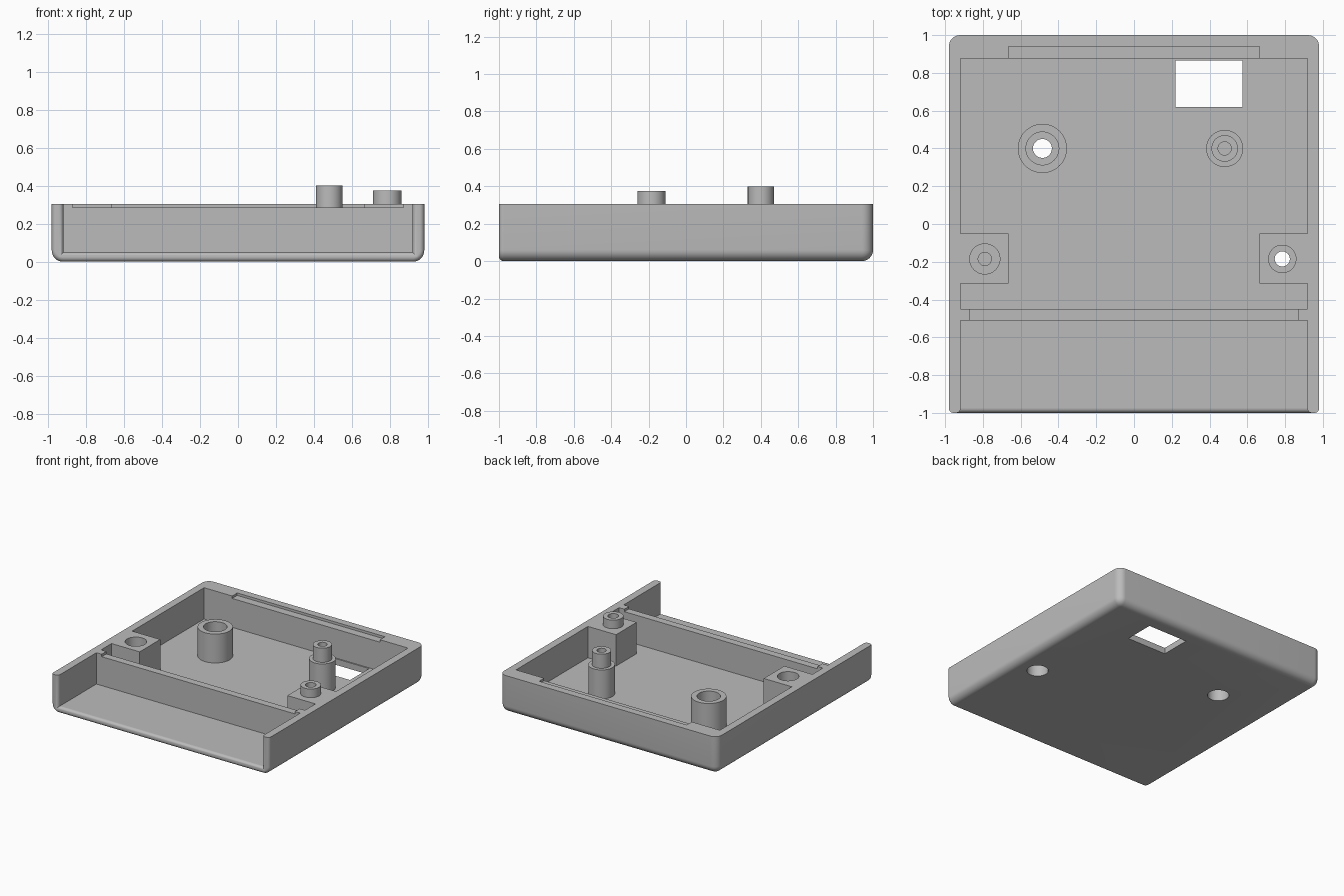
import bpy
import bmesh
import math

if "Cube" in bpy.data.objects:
    bpy.data.objects.remove(bpy.data.objects["Cube"], do_unlink=True)

# Main sizes
HALF_W, INNER_W = 0.98, 0.918
FLOOR, LEDGE, RIM = 0.05, 0.285, 0.305
ROUND, LIP = 0.06, 0.025
SEGS = 8

grey = bpy.data.materials.new("plain_grey")
grey.use_nodes = True
grey.diffuse_color = (0.5, 0.5, 0.5, 1)
grey.node_tree.nodes["Principled BSDF"].inputs["Base Color"].default_value = (0.5, 0.5, 0.5, 1)


def finish(name, bm):
    """Turn a bmesh into a named grey object."""
    bmesh.ops.recalc_face_normals(bm, faces=bm.faces[:])
    mesh = bpy.data.meshes.new(name)
    bm.to_mesh(mesh)
    bm.free()
    mesh.materials.append(grey)
    obj = bpy.data.objects.new(name, mesh)
    bpy.context.collection.objects.link(obj)
    return obj


def box_bm(lo, hi):
    bm = bmesh.new()
    bmesh.ops.create_cube(bm, size=1)
    for v in bm.verts:
        for i in range(3):
            v.co[i] = lo[i] if v.co[i] < 0 else hi[i]
    return bm


def box(name, lo, hi):
    return finish(name, box_bm(lo, hi))


def lathe(name, x, y, profile, steps=48):
    """Revolve a closed (radius, height) profile about a vertical axis."""
    bm = bmesh.new()
    rings = []
    for s in range(steps):
        a = 2 * math.pi * s / steps
        c, n = math.cos(a), math.sin(a)
        rings.append([bm.verts.new((x + r * c, y + r * n, z)) for r, z in profile])
    count = len(profile)
    for s in range(steps):
        a, b = rings[s], rings[(s + 1) % steps]
        for i in range(count):
            j = (i + 1) % count
            bm.faces.new((a[i], b[i], b[j], a[j]))
    return finish(name, bm)


def hole(x, y, radius, z0, z1):
    """Cylinder used as a cutter."""
    bm = bmesh.new()
    bmesh.ops.create_cone(bm, cap_ends=True, segments=48, radius1=radius, radius2=radius, depth=z1 - z0)
    bmesh.ops.translate(bm, verts=bm.verts[:], vec=(x, y, (z0 + z1) / 2))
    return finish("cutter", bm)


def cut(obj, *cutters):
    """Subtract each cutter, then remove it."""
    for cutter in cutters:
        cutter.hide_render = True
        mod = obj.modifiers.new("cut", "BOOLEAN")
        mod.operation = "DIFFERENCE"
        mod.solver = "EXACT"
        mod.object = cutter
        bpy.context.view_layer.objects.active = obj
        bpy.ops.object.modifier_apply(modifier=mod.name)
        bpy.data.objects.remove(cutter, do_unlink=True)
    return obj


# Positions of the fixings
SOCKET_POST, PEG_POST = (-0.485, 0.4), (0.48, 0.4)
SOCKET_BLOCK, PEG_BLOCK = (-0.79, -0.185), (0.785, -0.185)
FRONT = -1 + LIP

# Tray: rounded along the bottom and the back corners, open at the front
bm = box_bm((-HALF_W, FRONT, 0), (HALF_W, 1, RIM))
soft = []
for e in bm.edges:
    a, b = (v.co for v in e.verts)
    low = a.z < 0.01 and b.z < 0.01
    back = a.y > 0.9 and b.y > 0.9
    front = a.y < 0 and b.y < 0
    upright = abs(a.z - b.z) > 0.1
    if (low and not front) or (upright and back):
        soft.append(e)
bmesh.ops.bevel(bm, geom=soft, offset=ROUND, offset_type="OFFSET", segments=SEGS,
                profile=0.5, affect="EDGES", clamp_overlap=True)
tray = cut(
    finish("tray", bm),
    box("cutter", (-INNER_W, -1.2, FLOOR), (INNER_W, 0.875, 0.6)),
    box("cutter", (-0.665, 0.8, LEDGE), (0.665, 0.94, 0.6)),
    box("cutter", (0.22, 0.62, -0.1), (0.575, 0.865, 0.2)),
    hole(*SOCKET_POST, 0.08, -0.1, 0.2),
    hole(*PEG_BLOCK, 0.08, -0.1, 0.2),
)


# Rounded front edge following the open end of the tray
def u_section(inset):
    r = ROUND - inset
    half = []
    for i in range(SEGS + 1):
        a = math.pi / 2 * i / SEGS
        half.append((HALF_W - ROUND + r * math.cos(a), ROUND - r * math.sin(a)))
    outer = [(HALF_W - inset, RIM)] + half
    outer += [(-x, z) for x, z in reversed(outer)]
    w, f = INNER_W + inset, FLOOR - inset
    return outer + [(-w, RIM), (-w, f), (w, f), (w, RIM)]


bm = bmesh.new()
rings = []
for i in range(SEGS + 1):
    a = math.pi / 2 * i / SEGS
    y = FRONT - LIP * math.sin(a)
    section = u_section(0.024 * (1 - math.cos(a)))
    rings.append([bm.verts.new((x, y, z)) for x, z in section])
for a, b in zip(rings, rings[1:]):
    for i in range(len(a)):
        j = (i + 1) % len(a)
        bm.faces.new((a[i], a[j], b[j], b[i]))
bm.faces.new(rings[-1])
finish("front_lip", bm)

# Cross wall with a shallow recess along its top
cut(box("cross_wall", (-INNER_W, -0.51, FLOOR), (INNER_W, -0.45, RIM)),
    box("cutter", (-0.87, -0.6, LEDGE), (0.87, -0.4, 0.6)))

# Side blocks: one with a socket, one with a screw hole and a peg
cut(box("socket_block", (-INNER_W, -0.315, FLOOR), (-0.665, -0.05, RIM)),
    hole(*SOCKET_BLOCK, 0.08, 0.22, 0.6),
    hole(*SOCKET_BLOCK, 0.035, 0.1, 0.5))
cut(box("peg_block", (0.665, -0.315, FLOOR), (INNER_W, -0.05, RIM)),
    hole(*PEG_BLOCK, 0.08, -0.1, 0.2),
    hole(*PEG_BLOCK, 0.04, 0.0, 0.6))
lathe("block_peg", *PEG_BLOCK, [(0.04, RIM), (0.075, RIM), (0.075, 0.375), (0.04, 0.375)])

# Round posts: one socketed and open below, one stepped with a blind hole
lathe("socket_post", *SOCKET_POST,
      [(0.08, FLOOR), (0.13, FLOOR), (0.13, LEDGE), (0.087, LEDGE),
       (0.087, 0.17), (0.05, 0.17), (0.05, 0.12), (0.08, 0.12)])
lathe("peg_post", *PEG_POST,
      [(0.035, FLOOR), (0.098, FLOOR), (0.098, LEDGE), (0.07, LEDGE),
       (0.07, 0.4), (0.035, 0.4)])

# Smooth the rounded faces, keep the edges sharp
bpy.ops.object.select_all(action="DESELECT")
for obj in bpy.context.collection.objects:
    if obj.type == "MESH" and grey.name in obj.data.materials:
        obj.select_set(True)
        bpy.context.view_layer.objects.active = obj
bpy.ops.object.shade_smooth_by_angle(angle=math.radians(30))
